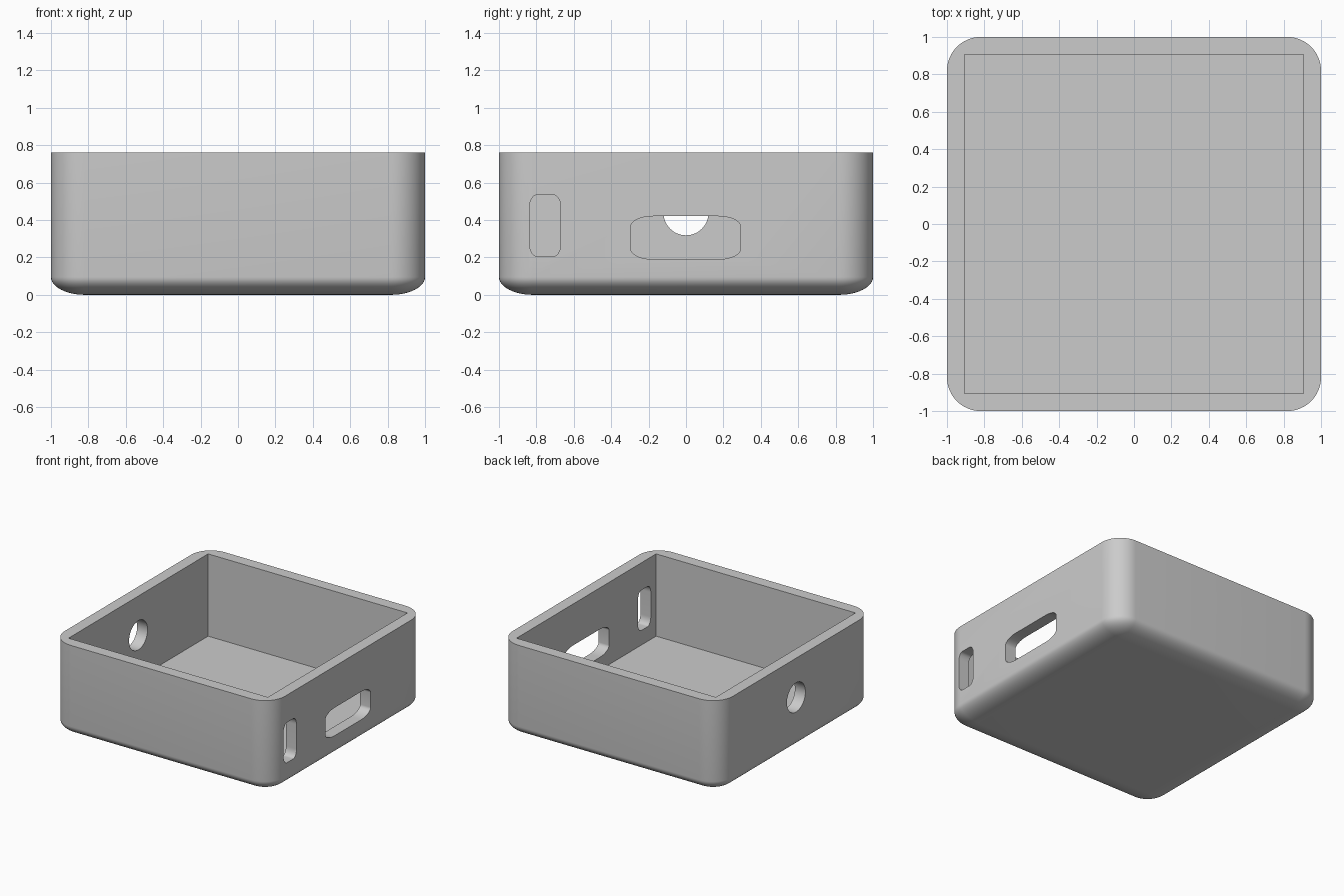
import bpy, bmesh, math

if "Cube" in bpy.data.objects:
    bpy.data.objects.remove(bpy.data.objects["Cube"])

SEG = 12
H = 0.76        # overall height
R = 0.18        # corner radius in plan
RZ = 0.095      # height of the bottom rounding
INNER = 0.905   # half width of the cavity
FLOOR = 0.085   # floor thickness

plastic = bpy.data.materials.new("grey_plastic")
plastic.diffuse_color = (0.6, 0.6, 0.6, 1)
plastic.use_nodes = True
plastic.node_tree.nodes["Principled BSDF"].inputs["Base Color"].default_value = plastic.diffuse_color


def rounded_outline(hw, hh, rx, ry):
    """Rounded rectangle with elliptical corners."""
    pts = []
    for q, (sx, sy) in enumerate(((1, 1), (-1, 1), (-1, -1), (1, -1))):
        for i in range(SEG + 1):
            a = (q + i / SEG) * math.pi / 2
            pts.append((sx * (hw - rx) + rx * math.cos(a),
                        sy * (hh - ry) + ry * math.sin(a)))
    return pts


def loft(name, rings):
    """Closed solid through a stack of equal-length rings."""
    bm = bmesh.new()
    loops = [[bm.verts.new(p) for p in ring] for ring in rings]
    n = len(loops[0])
    for a, b in zip(loops, loops[1:]):
        for i in range(n):
            j = (i + 1) % n
            bm.faces.new((a[i], a[j], b[j], b[i]))
    bm.faces.new(loops[0][::-1])
    bm.faces.new(loops[-1])
    bmesh.ops.remove_doubles(bm, verts=bm.verts, dist=1e-5)
    bmesh.ops.recalc_face_normals(bm, faces=bm.faces)
    me = bpy.data.meshes.new(name)
    bm.to_mesh(me)
    bm.free()
    ob = bpy.data.objects.new(name, me)
    ob.data.materials.append(plastic)
    bpy.context.collection.objects.link(ob)
    return ob


def wall_hole(name, side, y, z, hw, hh, ry, rz):
    """Cutter running through one x wall."""
    pts = rounded_outline(hw, hh, ry, rz)
    return loft(name, [[(side * x, y + u, z + v) for u, v in pts]
                       for x in (0.8, 1.1)])


# Outer shell: elliptical rounding at the bottom, then straight walls
rings = []
for i in range(SEG + 1):
    t = i / SEG * math.pi / 2
    r = max(R * math.sin(t), 0.002)
    w = 1 - R + r
    z = RZ * (1 - math.cos(t))
    rings.append([(x, y, z) for x, y in rounded_outline(w, w, r, r)])
rings.append([(x, y, H) for x, y in rounded_outline(1, 1, R, R)])
case = loft("case_body", rings)

# Cavity and wall openings
cavity = loft("cavity_cutter", [[(-INNER, -INNER, z), (INNER, -INNER, z),
                                 (INNER, INNER, z), (-INNER, INNER, z)]
                                for z in (FLOOR, H + 0.2)])
cutters = [
    cavity,
    wall_hole("wide_port_cutter", 1, -0.002, 0.305, 0.293, 0.115, 0.12, 0.055),
    wall_hole("narrow_slot_cutter", 1, -0.753, 0.37, 0.083, 0.165, 0.042, 0.065),
    wall_hole("round_hole_cutter", -1, 0, 0.438, 0.12, 0.12, 0.12, 0.12),
]
bpy.context.view_layer.objects.active = case
for c in cutters:
    m = case.modifiers.new(c.name, 'BOOLEAN')
    m.operation = 'DIFFERENCE'
    m.solver = 'EXACT'
    m.object = c
    bpy.ops.object.modifier_apply(modifier=m.name)
for c in cutters:
    bpy.data.objects.remove(c)

# Smooth rounded surfaces, sharp rims
case.select_set(True)
bpy.ops.object.shade_smooth_by_angle(angle=math.radians(30))
